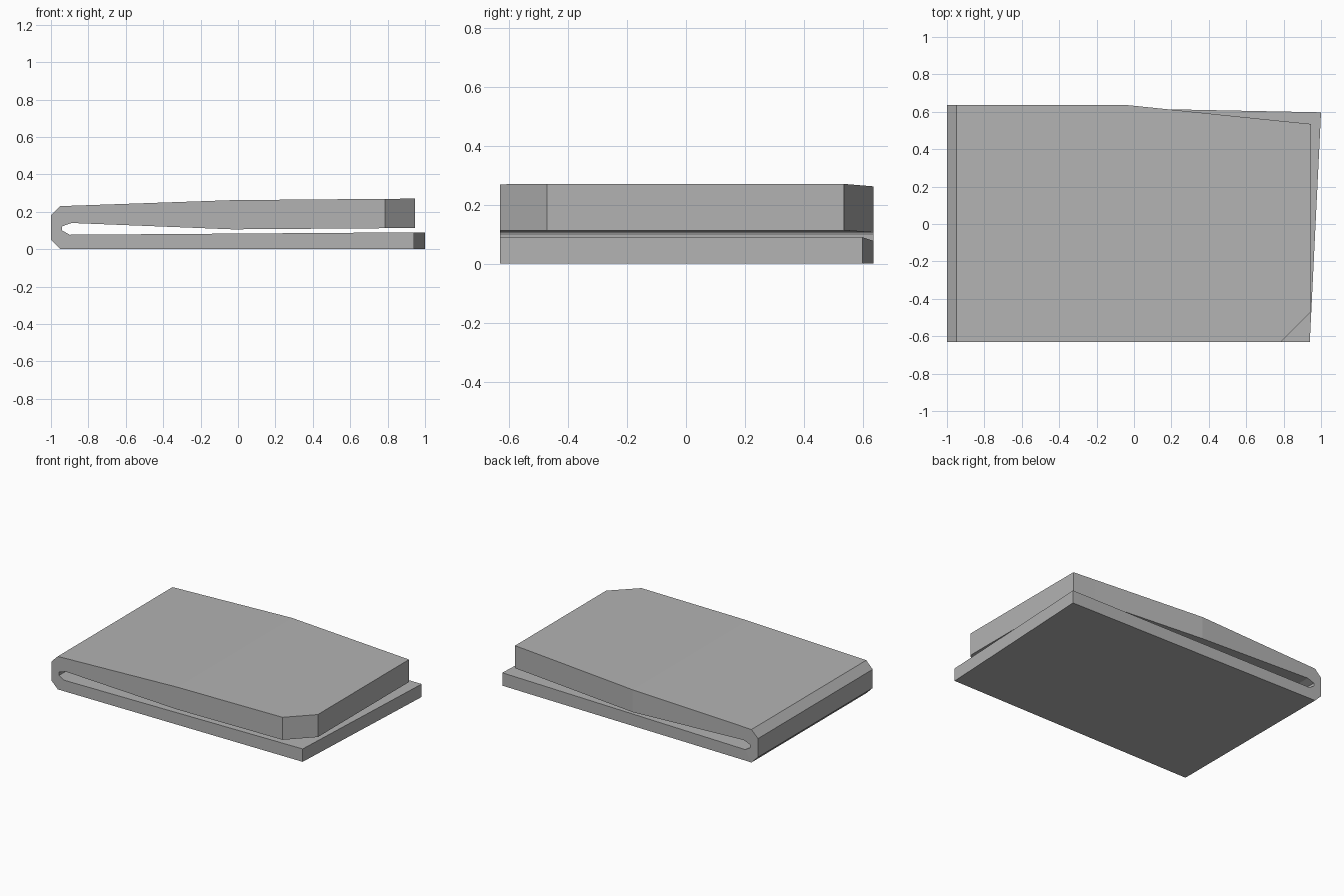
import bpy
import bmesh

cube = bpy.data.objects.get("Cube")
if cube:
    bpy.data.objects.remove(cube, do_unlink=True)

# One plain grey for the whole folded sheet
grey = bpy.data.materials.new("plain grey")
grey.use_nodes = True
colour = (0.45, 0.45, 0.45, 1.0)
grey.diffuse_color = colour
grey.node_tree.nodes["Principled BSDF"].inputs["Base Color"].default_value = colour

FRONT, BACK = -0.63, 0.635

# Stations along the fold: outer (x, z), inner (x, z), front y, back y, back x shift
stations = [
    ((0.94, 0.0), (0.94, 0.09), FRONT, 0.597, 0.06),       # lower flap end
    ((-0.95, 0.0), (-0.90, 0.077), FRONT, BACK, 0),        # fold bend
    ((-1.0, 0.05), (-0.94, 0.10), FRONT, BACK, 0),
    ((-1.0, 0.18), (-0.94, 0.122), FRONT, BACK, 0),
    ((-0.95, 0.23), (-0.89, 0.14), FRONT, BACK, 0),
    ((-0.03, 0.262), (-0.03, 0.106), FRONT, BACK, 0),      # upper flap middle
    ((0.785, 0.269), (0.785, 0.112), FRONT, 0.551, 0),     # clipped corner start
    ((0.945, 0.27), (0.945, 0.113), -0.47, 0.535, 0),      # upper flap end
]

# Skin a four-sided section through every station
bm = bmesh.new()
rings = []
for (ox, oz), (ix, iz), front, back, shift in stations:
    corners = [(ox, front, oz), (ox + shift, back, oz),
               (ix + shift, back, iz), (ix, front, iz)]
    rings.append([bm.verts.new(c) for c in corners])
for a, b in zip(rings, rings[1:]):
    for i in range(4):
        j = (i + 1) % 4
        bm.faces.new((a[i], a[j], b[j], b[i]))
bm.faces.new(rings[0])
bm.faces.new(rings[-1])
bmesh.ops.recalc_face_normals(bm, faces=bm.faces)

mesh = bpy.data.meshes.new("folded_sheet")
bm.to_mesh(mesh)
bm.free()
mesh.materials.append(grey)
sheet = bpy.data.objects.new("folded_sheet", mesh)
bpy.context.collection.objects.link(sheet)
